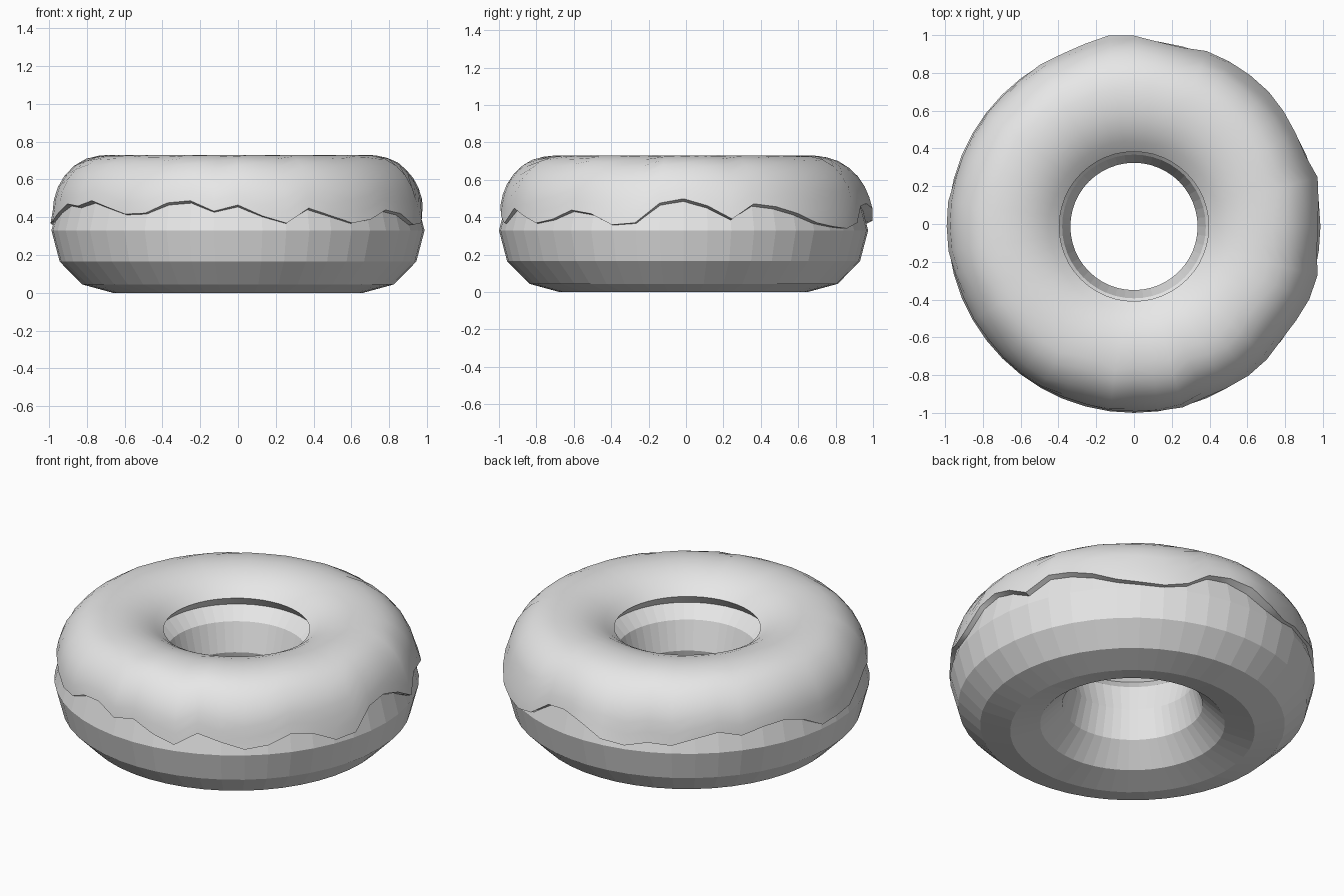
import bpy
import bmesh
from math import sin, cos, asin, exp, radians, pi

SEGMENTS = 48
RING = 0.662          # distance from the axis to the centre of the tube
MID = 0.33            # height of the tube centre
CENTRE_Y = -0.013

cube = bpy.data.objects.get("Cube")
if cube:
    bpy.data.objects.remove(cube, do_unlink=True)

grey = bpy.data.materials.new("plain_grey")
grey.use_nodes = True
colour = (0.8, 0.8, 0.8, 1)
grey.diffuse_color = colour
grey.node_tree.nodes["Principled BSDF"].inputs["Base Color"].default_value = colour


def lerp(knots, x):
    """Straight-line interpolation through sorted (x, y) knots."""
    if x <= knots[0][0]:
        return knots[0][1]
    for (xa, ya), (xb, yb) in zip(knots, knots[1:]):
        if x <= xb:
            return ya + (yb - ya) * (x - xa) / (xb - xa)
    return knots[-1][1]


def ring_mesh(name, section, closed):
    """Sweep section(i, angle) -> [(radius, height)] around the z axis."""
    bm = bmesh.new()
    loops = []
    for i in range(SEGMENTS):
        a = 2 * pi * i / SEGMENTS
        loops.append([bm.verts.new((r * cos(a), CENTRE_Y + r * sin(a), z))
                      for r, z in section(i, a)])
    count = len(loops[0])
    for i, here in enumerate(loops):
        ahead = loops[(i + 1) % SEGMENTS]
        for j in range(count if closed else count - 1):
            k = (j + 1) % count
            bm.faces.new((here[j], ahead[j], ahead[k], here[k]))
    bmesh.ops.recalc_face_normals(bm, faces=bm.faces)
    mesh = bpy.data.meshes.new(name)
    bm.to_mesh(mesh)
    bm.free()
    mesh.materials.append(grey)
    obj = bpy.data.objects.new(name, mesh)
    bpy.context.collection.objects.link(obj)
    return obj


# Dough: faceted ring with a twelve-sided tube
def dough_section(i, a):
    steps = [2 * pi * k / 12 for k in range(12)]
    return [(RING + 0.325 * cos(t), MID + 0.33 * sin(t)) for t in steps]


ring_mesh("dough", dough_section, True)

# Icing: height of the wavy lower edge around the ring, in hundredths
EDGE = [49.5, 46, 39, 47, 45.5, 42, 37, 35, 34, 37, 46, 47,
        44, 38, 36, 39, 38, 42, 45, 42, 45, 46, 43, 36,
        37, 38, 43, 47, 46, 48.5, 45.5, 42, 42.5, 47.5, 48.5, 43.5,
        46.5, 41, 37, 45, 41, 37, 39, 44, 42, 36, 37, 47.5]

# Icing distance from the tube centre, by angle around the tube
THICKNESS = [(15, 0.33), (31, 0.358), (45, 0.382), (65, 0.406),
             (90, 0.40), (132, 0.398)]
INNER_EDGE = radians(132)


def icing_section(i, a):
    # drips bulge more on one side, with one fat drip at the back
    least = 0.332 + 0.018 * max(0, cos(a - radians(25)))
    fat = 0.031 * exp(-((a - radians(93)) / 0.16) ** 2)
    start = asin((EDGE[i] / 100 - MID) / 0.345)
    points = [(start, 0.305)]                       # rim tucked into the dough
    for k in range(13):
        t = start + (INNER_EDGE - start) * k / 12
        fade = max(0, 1 - k / 5)
        d = max(lerp(THICKNESS, t * 180 / pi), least) + fat * fade
        points.append((t, d))
    points.append((INNER_EDGE, 0.305))
    return [(RING + d * cos(t), MID + d * sin(t)) for t, d in points]


icing = ring_mesh("icing", icing_section, False)
bpy.ops.object.select_all(action="DESELECT")
icing.select_set(True)
bpy.context.view_layer.objects.active = icing
bpy.ops.object.shade_smooth_by_angle(angle=radians(40))
